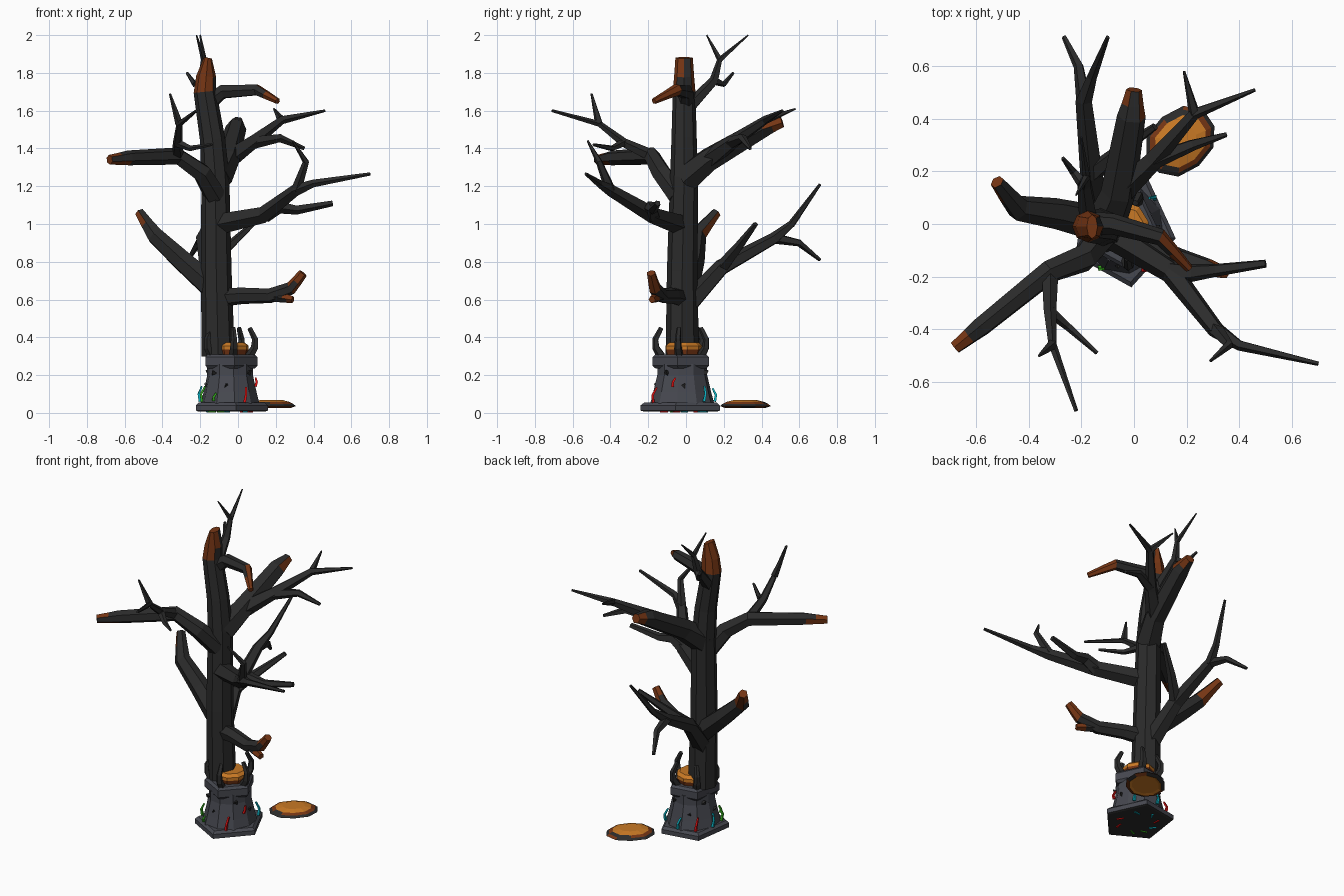
import bpy, bmesh, math, random
from mathutils import Vector

if "Cube" in bpy.data.objects:
    bpy.data.objects.remove(bpy.data.objects["Cube"])
random.seed(4)

# Flat colours
def mat(name, r, g, b):
    m = bpy.data.materials.new(name)
    m.diffuse_color = (r, g, b, 1)
    m.use_nodes = True
    m.node_tree.nodes["Principled BSDF"].inputs["Base Color"].default_value = m.diffuse_color
    return m
BARK = mat("black_bark", .024, .024, .024)
RUST = mat("rust_brown", .18, .036, .007)
ORANGE = mat("orange", .58, .19, .018)
STONE = mat("grey_stone", .062, .065, .08)
RED = mat("red", .75, .006, .006)
GREEN = mat("green", .04, .45, .015)
CYAN = mat("cyan", .004, .45, .55)

def finish(bm, name, mats):
    bmesh.ops.recalc_face_normals(bm, faces=bm.faces)
    me = bpy.data.meshes.new(name)
    bm.to_mesh(me)
    bm.free()
    for m in mats:
        me.materials.append(m)
    ob = bpy.data.objects.new(name, me)
    bpy.context.collection.objects.link(ob)
    return ob

def loft(rings, name, mats, bands):
    """Skin a stack of rings; bands[i] colours the band above ring i, a fraction mixes 0 and 1."""
    bm = bmesh.new()
    rings = [[bm.verts.new(p) for p in ring] for ring in rings]
    n = len(rings[0])
    for a, b, mi in zip(rings, rings[1:], bands):
        for i in range(n):
            f = bm.faces.new((a[i], a[(i + 1) % n], b[(i + 1) % n], b[i]))
            f.material_index = int(mi) if mi == int(mi) else int(random.random() < mi)
    bm.faces.new(rings[0]).material_index = int(bands[0])
    bm.faces.new(rings[-1]).material_index = math.ceil(bands[-1])
    return finish(bm, name, mats)

PATHS = {}

def limb(name, r0, r1, *pts, fork=None, sides=5, rusty=False, mats=(BARK, RUST)):
    """Tapering faceted tube; fork=(limb, point) starts it on another limb; rusty ends are patchy."""
    P = [Vector(p) for p in pts]
    if fork:
        P.insert(0, PATHS[fork[0]][fork[1]])
    PATHS[name] = list(P)
    if rusty:
        P.insert(-1, P[-2].lerp(P[-1], .45))
    n, prev, u, rings = len(P) - 1, None, None, []
    for i, p in enumerate(P):
        t = (P[min(i + 1, n)] - P[max(i - 1, 0)]).normalized()
        u = t.orthogonal().normalized() if prev is None else prev.rotation_difference(t) @ u
        prev, v, r = t, t.cross(u), r0 + (r1 - r0) * i / n
        rings.append([p + r * (math.cos(a) * u + math.sin(a) * v)
                      for a in (math.tau * k / sides for k in range(sides))])
    return loft(rings, name, mats, [0] * (n - 2) + ([.5, .85] if rusty else [0, 0][:n]))

def turned(name, c, prof, sides, mats, turn=0, sx=1, sy=1, jitter=0):
    """Turned shape from (radius, z, material of the band above) rings."""
    ang = [turn + math.tau * k / sides for k in range(sides)]
    wob = [1 + random.uniform(-jitter, jitter) for _ in ang]
    rings = [[(c[0] + sx * r * w * math.cos(a), c[1] + sy * r * w * math.sin(a), z)
              for a, w in zip(ang, wob)] for r, z, _ in prof]
    return loft(rings, name, mats, [p[2] for p in prof[:-1]])

# Trunk with a broken, wedge-shaped top
trunk = limb("trunk", .088, .046, (-.105, -.02, .3), (-.115, -.02, .75), (-.12, -.01, 1.25),
             (-.135, -.01, 1.45), (-.175, -.01, 1.7), (-.16, -.01, 1.88), sides=8, rusty=True)
for v in trunk.data.vertices:
    if v.co.z > 1.84:
        v.co.x = -.158 + (v.co.x + .158) * .45

# Broken thick branches with rusty ends
limb("left_stub", .07, .027, (-.13, 0, .66), (-.3, .04, .81), (-.44, .06, .94), (-.52, .16, 1.06),
     sides=6, rusty=True)
limb("left_branch", .06, .026, (-.12, -.04, 1.15), (-.19, -.13, 1.27), (-.32, -.18, 1.36),
     (-.58, -.39, 1.35), (-.68, -.47, 1.34), sides=6, rusty=True)
limb("low_right_branch", .05, .024, (-.09, -.03, .61), (.02, -.07, .62), (.17, -.13, .62),
     (.28, -.165, .66), (.345, -.185, .74), sides=6, rusty=True)
limb("low_right_fork", .03, .02, (.24, -.16, .61), (.29, -.18, .6), fork=("low_right_branch", 2), rusty=True)
limb("high_right_branch", .048, .016, (-.16, 0, 1.64), (-.08, 0, 1.7), (.1, -.05, 1.71), (.21, -.17, 1.65),
     sides=6, rusty=True)
limb("back_stub", .08, .03, (-.11, 0, 1.24), (-.06, .12, 1.34), (-.01, .41, 1.51), (0, .51, 1.54),
     sides=6, rusty=True)

# Thin branches and their forking twigs
limb("left_front_branch", .034, .008, (-.32, -.33, 1.43), (-.31, -.46, 1.53), (-.22, -.71, 1.6),
     fork=("left_branch", 2))
limb("left_front_twig", .022, .006, (-.36, -.5, 1.69), fork=("left_front_branch", 2))
limb("left_inner_twig", .024, .008, (-.25, -.39, 1.4), (-.14, -.49, 1.42), fork=("left_front_branch", 1))
limb("right_front_branch", .058, .009, (-.1, -.03, 1), (.14, -.18, 1.05), (.31, -.4, 1.18),
     (.4, -.46, 1.215), (.7, -.53, 1.265))
limb("right_front_twig", .03, .006, (.36, -.46, 1.33), (.29, -.52, 1.44), fork=("right_front_branch", 2))
limb("right_side_branch", .045, .016, (.22, -.185, 1.09), (.31, -.175, 1.075), (.5, -.15, 1.11),
     fork=("right_front_branch", 1))
limb("back_right_branch", .055, .007, (.07, .24, 1.43), (.23, .42, 1.55), (.46, .51, 1.6),
     fork=("back_stub", 1))
limb("back_right_twig", .022, .005, (.19, .58, 1.61), fork=("back_right_branch", 2))
limb("back_right_low_twig", .036, .01, (.22, .3, 1.455), (.35, .34, 1.4), fork=("back_right_branch", 1))
limb("back_low_branch", .058, .008, (-.12, 0, .56), (-.16, .19, .77), (-.19, .47, .925),
     (-.16, .56, 1), (-.1, .71, 1.21))
limb("back_low_fork", .03, .01, (-.21, .6, .9), (-.265, .71, .81), fork=("back_low_branch", 2))
limb("back_low_twig", .038, .014, (-.05, .28, .88), (.08, .37, 1), fork=("back_low_branch", 1))
limb("top_back_branch", .038, .004, (-.17, 0, 1.6), (-.19, .15, 1.76), (-.18, .18, 1.87), (-.2, .33, 2))
limb("top_back_twig", .016, .004, (-.22, .11, 2), fork=("top_back_branch", 2))
limb("top_left_twig", .024, .008, (-.23, .2, 1.74), (-.27, .25, 1.8), fork=("top_back_branch", 1))

# Stone pot: five-sided foot and rim, flared body, orange filling
CX, CY, TURN = -.042, -.02, math.radians(-81)
turned("pot_foot", (CX, CY), [(.19, .008, 1), (.203, .012, 0), (.203, .04, 0), (.185, .055, 0)], 5,
       (STONE, BARK), TURN, 1, 1.1)
turned("pot_body", (CX, CY), [(.16, .02, 0), (.16, .05, 0), (.145, .11, 0), (.125, .2, 0), (.125, .26, 0)],
       10, (STONE,), TURN, .98, 1.07)
turned("pot_rim", (CX, CY), [(.135, .235, 0), (.15, .25, 0), (.15, .295, 0), (.135, .31, 0)], 5,
       (STONE,), TURN, .98, 1.06)
turned("pot_filling", (CX, -.013), [(.09, .3, 1), (.1, .335, 0), (.1, .355, 0), (.08, .372, 0)], 9,
       (ORANGE, RUST), .2)

def around(a, r, z):
    return (CX + r * math.cos(a), CY + r * 1.06 * math.sin(a), z)

# Claw roots curling in over the rim
for k in range(5):
    a = TURN + k * math.tau / 5
    limb("claw_root_%d" % (k + 1), .025, .013, around(a, .105, .3), around(a, .132, .345),
         around(a, .135, .39), around(a, .105, .45))

# Coloured shards growing from the pot body: (degrees, z, length)
SHARDS = [(RED, -62, .055, .08), (RED, -20, .14, .045), (CYAN, 42, .06, .08), (CYAN, 92, .06, .07),
          (RED, 130, .055, .08), (CYAN, 168, .06, .08), (GREEN, 203, .06, .08), (GREEN, 237, .065, .04)]
for k, (m, deg, z, ln) in enumerate(SHARDS):
    a, r = math.radians(deg), .164 - .25 * (z - .055)
    limb("pot_shard_%d" % (k + 1), .010, .006, around(a, r, z), around(a + .03, r + .006, z + ln * .5),
         around(a + .1, r - .25 * ln + .008, z + ln), sides=4, mats=(m,))
    # Dark chips in the stone
    limb("pot_chip_%d" % (k + 1), .018, .003, around(a + .4, .122, .21 - .07 * (k % 2)),
         around(a + .45, .14, .225 - .07 * (k % 2)), sides=3, mats=(BARK,))
    # Their ends showing under the foot
    limb("under_bit_%d" % (k + 1), .008, .005, around(a, .125, .0085), around(a + .25, .095, .0065),
         sides=4, mats=(m,))

# Sawn slab lying on the ground behind the pot
slab = turned("ground_slab", (0, 0), [(.09, .032, 0), (.108, .027, 2), (.132, .036, 2),
              (.118, .048, 1), (.098, .058, 0), (.06, .068, 0)], 10, (ORANGE, RUST, BARK), .2, 1.13, .9, .05)
slab.location = (.178, .312, 0)
slab.rotation_euler.z = math.radians(45)
for f in slab.data.polygons:
    if f.material_index and random.random() < .4:
        f.material_index = 3 - f.material_index
